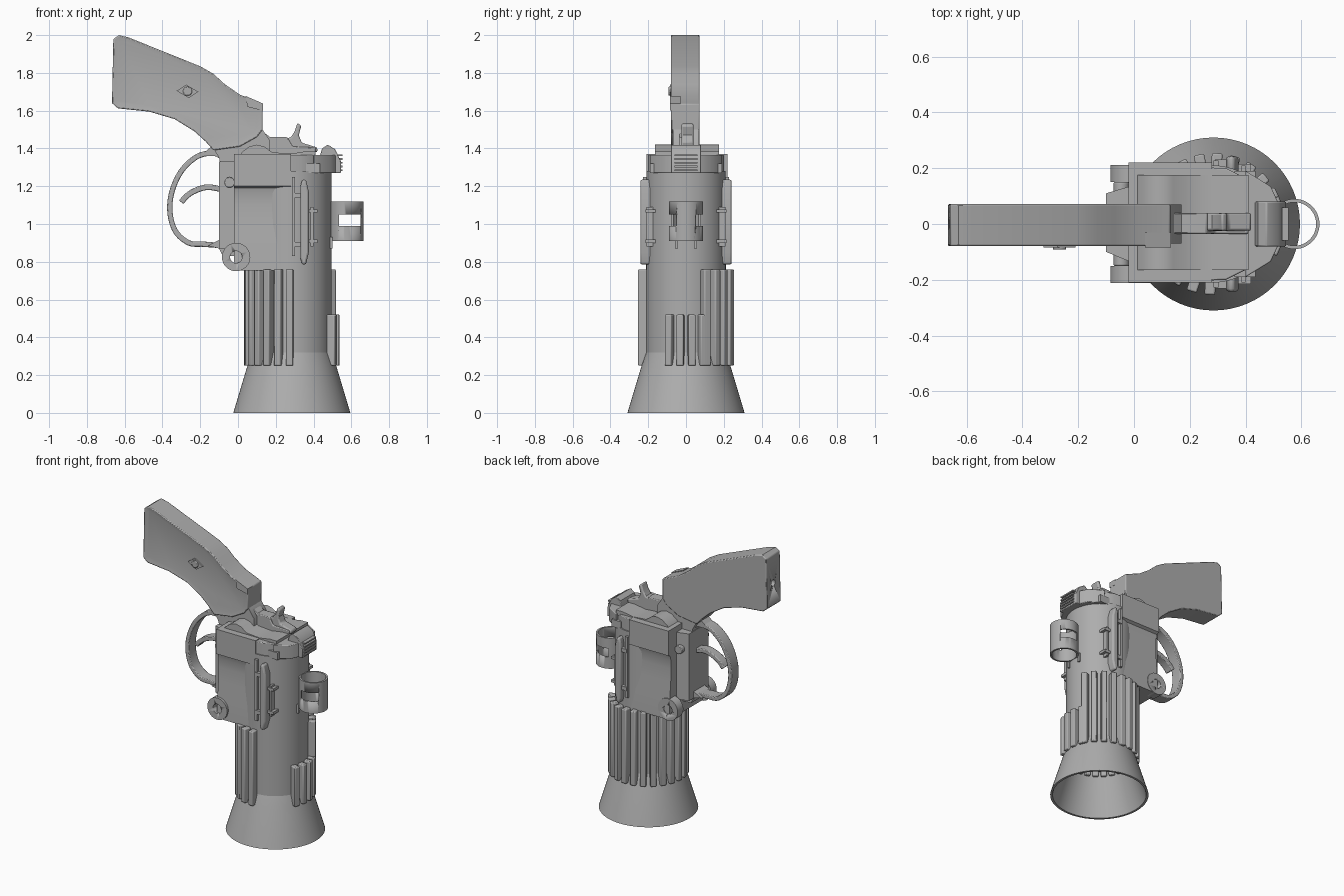
import bpy, bmesh, math
from mathutils import Vector, Matrix

if "Cube" in bpy.data.objects:
    bpy.data.objects.remove(bpy.data.objects["Cube"])

grey = bpy.data.materials.new("plain grey")
grey.use_nodes = True
COLOR = (0.42, 0.42, 0.42, 1)
grey.diffuse_color = COLOR
grey.node_tree.nodes["Principled BSDF"].inputs["Base Color"].default_value = COLOR
AX = 0.285  # barrel axis x


def finish(name, bm, bevel=0.0, angle=35):
    bmesh.ops.recalc_face_normals(bm, faces=bm.faces)
    mesh = bpy.data.meshes.new(name)
    bm.to_mesh(mesh)
    bm.free()
    ob = bpy.data.objects.new(name, mesh)
    bpy.context.scene.collection.objects.link(ob)
    mesh.materials.append(grey)
    if bevel:
        mod = ob.modifiers.new("bevel", "BEVEL")
        mod.width, mod.segments, mod.limit_method = bevel, 2, "ANGLE"
        mod.angle_limit = math.radians(50)
    bpy.ops.object.select_all(action="DESELECT")
    ob.select_set(True)
    bpy.context.view_layer.objects.active = ob
    bpy.ops.object.shade_smooth_by_angle(angle=math.radians(angle))
    return ob


def prism(name, pts, lo, hi, axis="y", bevel=0.0, inset=0.0):
    """Extrude a flat outline along an axis; optionally sink a panel in the low end."""
    place = {"x": lambda p, t: (t, p[0], p[1]),
             "y": lambda p, t: (p[0], t, p[1]),
             "z": lambda p, t: (p[0], p[1], t)}[axis]
    bm = bmesh.new()
    a = [bm.verts.new(place(p, lo)) for p in pts]
    b = [bm.verts.new(place(p, hi)) for p in pts]
    n = len(pts)
    low = bm.faces.new(a)
    bm.faces.new(b)
    for i in range(n):
        bm.faces.new((a[i], a[(i + 1) % n], b[(i + 1) % n], b[i]))
    bmesh.ops.recalc_face_normals(bm, faces=bm.faces)
    if inset:
        bmesh.ops.inset_region(bm, faces=[low], thickness=inset, use_even_offset=True)
        bmesh.ops.translate(bm, verts=low.verts, vec=(0, 0.006, 0))
    return finish(name, bm, bevel)


def box(name, x, y, z, bevel=0.0):
    return prism(name, [(x[0], y[0]), (x[1], y[0]), (x[1], y[1]), (x[0], y[1])], *z, "z", bevel)


def circle(cx, cy, r, n=32):
    return [(cx + r * math.cos(2 * math.pi * i / n), cy + r * math.sin(2 * math.pi * i / n))
            for i in range(n)]


def smooth(pts, steps=6):
    """Catmull-Rom curve through the points."""
    p = [Vector(q) for q in pts]
    p = [2 * p[0] - p[1]] + p + [2 * p[-1] - p[-2]]
    out = []
    for a, b, c, d in zip(p, p[1:], p[2:], p[3:]):
        for k in range(steps):
            t = k / steps
            out.append(0.5 * (2 * b + (c - a) * t + (2 * a - 5 * b + 4 * c - d) * t * t
                              + (3 * b - a - 3 * c + d) * t ** 3))
    return out + [p[-2]]


def ribbon(name, path, thick, half_width):
    """Band of constant thickness following a path in the xz plane."""
    path = smooth(path)
    left, right = [], []
    for i, q in enumerate(path):
        d = (path[min(i + 1, len(path) - 1)] - path[max(i - 1, 0)]).normalized()
        nrm = Vector((-d.y, d.x)) * thick / 2
        left.append(q + nrm)
        right.append(q - nrm)
    return prism(name, left + right[::-1], -half_width, half_width, "y", 0.005)


def lathe(name, profile, cx, n=64):
    bm = bmesh.new()
    vs = [bm.verts.new((cx + r, 0, z)) for r, z in profile]
    es = [bm.edges.new(e) for e in zip(vs, vs[1:])]
    bmesh.ops.spin(bm, geom=vs + es, cent=(cx, 0, 0), axis=(0, 0, 1),
                   angle=2 * math.pi, steps=n)
    bmesh.ops.remove_doubles(bm, verts=bm.verts, dist=1e-4)
    return finish(name, bm, angle=15)


def cut(ob, cutter):
    cutter.hide_render = True
    cutter.hide_set(True)
    mod = ob.modifiers.new("cut", "BOOLEAN")
    mod.operation, mod.object, mod.solver = "DIFFERENCE", cutter, "EXACT"


# Barrel with hollow flared mouth
lathe("barrel", [(0, 0.28), (0.2, 0.28), (0.295, 0), (0.31, 0), (0.235, 0.25),
                 (0.21, 0.32), (0.21, 1.28), (0, 1.28)], AX)


# Grip ribs: long around the back and sides, short at the front
def rib(name, deg, top):
    bm = bmesh.new()
    bmesh.ops.create_cube(bm, size=1)
    m = (Matrix.Translation((AX, 0, 0)) @ Matrix.Rotation(math.radians(deg), 4, "Z")
         @ Matrix.Translation((0.222, 0, (0.25 + top) / 2))
         @ Matrix.Diagonal((0.064, 0.038, top - 0.25, 1)))
    bmesh.ops.transform(bm, matrix=m, verts=bm.verts)
    finish(name, bm, 0.006)


for i in range(17):
    rib(f"long_rib_{i + 1}", 27 + i * 15, 0.76)
for i in range(4):
    rib(f"short_rib_{i + 1}", -22.5 + i * 15, 0.52)

# Main frame with a scooped hollow in both sides
side = [(0.215, 1.37), (0.215, 1.2), (0.196, 1.19), (0.188, 1.16), (0.186, 1.1),
        (0.19, 1.0), (0.2, 0.9), (0.205, 0.755)]
prism("frame", [(y + 0.005, z) for y, z in side] + [(0.005 - y, z) for y, z in side[::-1]],
      -0.02, 0.28, "x")
prism("frame_back", [(-0.1, -0.1), (-0.015, -0.135), (-0.015, 0.135), (-0.1, 0.11)],
      0.87, 1.33, "z")
prism("frame_neck", [(-0.13, 1.40), (0.13, 1.5), (0.17, 1.44), (0.17, 1.3), (-0.09, 1.3),
                     (-0.1, 1.35)], -0.07, 0.07)

# Pivot bosses, screws and holes on the frame
hole = prism("pivot_hole_cutter", circle(-0.01, 0.825, 0.032), -0.4, 0.4)
for s, label in ((-1, "right"), (1, "left")):
    lo, hi = sorted((s * 0.15, s * 0.212))
    cut(prism(label + "_pivot_boss", circle(-0.01, 0.825, 0.075), lo, hi), hole)
    lo, hi = sorted((s * 0.09, s * 0.15))
    prism(label + "_frame_screw", circle(-0.045, 1.22, 0.028, 20), lo, hi, bevel=0.004)

# Top cap, hump and spine
prism("top_cap", [(0.2, -0.205), (0.33, -0.2), (0.43, -0.15), (0.46, -0.1),
                  (0.46, 0.1), (0.43, 0.15), (0.33, 0.2), (0.2, 0.205)], 1.27, 1.365, "z", 0.005)
prism("cap_hump", [(0.0, 1.35), (0.02, 1.38), (0.06, 1.41), (0.1, 1.42), (0.14, 1.41),
                   (0.18, 1.38), (0.28, 1.372), (0.36, 1.385), (0.41, 1.385), (0.41, 1.35)],
      -0.165, 0.175)
prism("spine", [(0.1, 1.35), (0.13, 1.49), (0.17, 1.46), (0.26, 1.46), (0.29, 1.41),
                (0.41, 1.405), (0.41, 1.35)], -0.035, 0.04, bevel=0.005)
prism("hammer", [(0.22, 1.44), (0.28, 1.46), (0.30, 1.49), (0.315, 1.535), (0.335, 1.52),
                 (0.322, 1.47), (0.338, 1.43), (0.42, 1.405), (0.42, 1.38), (0.22, 1.38)],
      -0.025, 0.04, bevel=0.008)

# Front latch with serrated face
prism("latch", [(0.43, 1.27), (0.43, 1.35), (0.445, 1.40), (0.475, 1.42), (0.515, 1.395),
                (0.545, 1.33), (0.545, 1.27)], -0.08, 0.08, bevel=0.004)
for i in range(5):
    z = 1.28 + i * 0.02
    box(f"latch_serration_{i + 1}", (0.53, 0.553), (-0.06, 0.06), (z, z + 0.009))
for s, label in ((-1, "right"), (1, "left")):
    prism(label + "_latch_shoulder", [(0.4, s * 0.07), (0.52, s * 0.07), (0.49, s * 0.135),
                                      (0.4, s * 0.19)], 1.27, 1.365, "z", 0.004)

# Side levers, strips and clips
for s, label in ((-1, "right"), (1, "left")):
    def span(a, b):
        return tuple(sorted((s * a, s * b)))
    prism(label + "_lever", [(0.33, 0.82), (0.34, 0.785), (0.36, 0.785), (0.375, 0.85),
                             (0.375, 1.17), (0.36, 1.235), (0.34, 1.235), (0.33, 1.2)],
          *span(0.18, 0.242), bevel=0.012)
    box(label + "_strip", (0.285, 0.303), span(0.18, 0.228), (0.83, 1.25))
    for k, z in enumerate((0.88, 1.14)):
        box(f"{label}_lever_bracket_{k + 1}", (0.29, 0.345), span(0.18, 0.232), (z, z + 0.025))
    box(label + "_clip", (0.385, 0.4), span(0.15, 0.21), (0.88, 1.09))
    for k, z in enumerate((0.9, 1.06)):
        box(f"{label}_clip_tab_{k + 1}", (0.37, 0.42), span(0.15, 0.215), (z, z + 0.018))
    box(label + "_cap_lug", (0.36, 0.435), span(0.12, 0.19), (1.27, 1.32))

# Open sling ring with side slots
ring = lathe("sling_ring", [(0.09, 0.91), (0.09, 1.12), (0.078, 1.12), (0.078, 0.91),
                            (0.09, 0.91)], 0.575, 48)
cut(ring, box("ring_slot_cutter", (0.535, 0.648), (-0.2, 0.2), (0.99, 1.05)))
for k, y in enumerate((-0.05, 0.05)):
    box(f"ring_pin_{k + 1}", (0.47, 0.5), (y - 0.007, y + 0.007), (0.87, 0.93))

# Handle with sunk side panel
handle = prism("handle", [(-0.66, 1.98), (-0.63, 2.0), (-0.58, 1.988), (-0.2, 1.835),
                          (-0.13, 1.795), (-0.07, 1.74), (0.01, 1.685), (0.13, 1.635),
                          (0.13, 1.5), (0.1, 1.46), (0.01, 1.41), (-0.13, 1.39),
                          (-0.17, 1.435), (-0.23, 1.49), (-0.335, 1.555), (-0.47, 1.595),
                          (-0.635, 1.612), (-0.667, 1.64)],
               -0.08, 0.072, bevel=0.006, inset=0.03)
cut(handle, prism("handle_hole_cutter", circle(0, 1.79, 0.022, 20), -0.75, -0.6, "x"))
prism("handle_tang", [(0.04, 1.678), (0.132, 1.638), (0.132, 1.6), (0.05, 1.62)], -0.084, -0.03)
prism("diamond_plate", [(-0.325, 1.705), (-0.275, 1.738), (-0.21, 1.70), (-0.26, 1.667)],
      -0.084, -0.06)
prism("diamond_screw", circle(-0.267, 1.703, 0.024, 20), -0.092, -0.06, bevel=0.004)

# Trigger guard and trigger
ribbon("trigger_guard", [(-0.08, 1.36), (-0.14, 1.375), (-0.22, 1.355), (-0.3, 1.28),
                         (-0.35, 1.17), (-0.36, 1.06), (-0.33, 0.96), (-0.26, 0.9),
                         (-0.18, 0.893), (-0.08, 0.885)], 0.028, 0.04)
prism("guard_top_joint", [(-0.2, 1.36), (-0.13, 1.42), (-0.05, 1.4), (-0.07, 1.33), (-0.12, 1.36)],
      -0.04, 0.04)
prism("guard_foot", [(-0.16, 0.885), (-0.09, 0.92), (-0.01, 0.92), (-0.01, 0.83), (-0.08, 0.83),
                     (-0.1, 0.87)], -0.06, 0.06)
ribbon("trigger", [(-0.07, 1.18), (-0.16, 1.195), (-0.23, 1.175), (-0.275, 1.145),
                   (-0.3, 1.115)], 0.03, 0.03)
